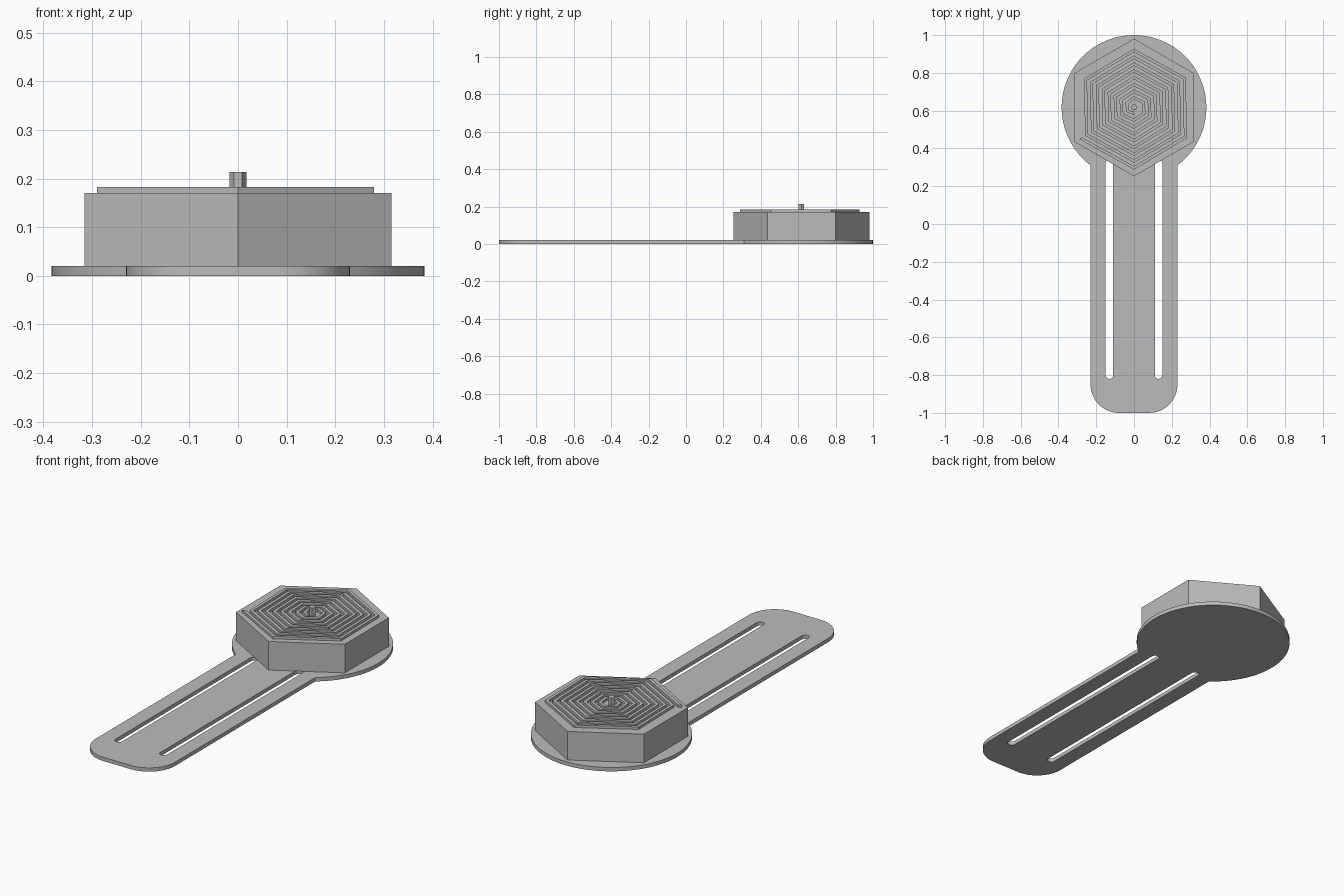
import bpy, bmesh
from math import radians, degrees, asin, cos, sin

old = bpy.data.objects.get("Cube")
if old:
    bpy.data.objects.remove(old, do_unlink=True)

GREY = bpy.data.materials.new("plain grey")
GREY.use_nodes = True
GREY.diffuse_color = (0.5, 0.5, 0.5, 1)
GREY.node_tree.nodes["Principled BSDF"].inputs["Base Color"].default_value = (0.5, 0.5, 0.5, 1)

HEAD_Y, HEAD_R = 0.617, 0.383
HALF_W, PLATE_T = 0.23, 0.02
BODY_TOP, RIDGE_TOP = 0.17, 0.183


def arc(cx, cy, r, start, end, steps):
    """Points on an arc, angles in degrees."""
    angles = [radians(start + (end - start) * i / steps) for i in range(steps + 1)]
    return [(cx + r * cos(a), cy + r * sin(a)) for a in angles]


def finish(name, bm):
    bmesh.ops.remove_doubles(bm, verts=bm.verts, dist=0.00005)
    bmesh.ops.recalc_face_normals(bm, faces=bm.faces)
    mesh = bpy.data.meshes.new(name)
    bm.to_mesh(mesh)
    bm.free()
    mesh.materials.clear()
    mesh.materials.append(GREY)
    obj = bpy.data.objects.new(name, mesh)
    bpy.context.collection.objects.link(obj)
    return obj


def flat_plate(name, loops, thickness):
    """Fill an outline with holes and give it thickness."""
    curve = bpy.data.curves.new(name + "_outline", 'CURVE')
    curve.dimensions = '2D'
    curve.fill_mode = 'BOTH'
    curve.extrude = thickness / 2
    for loop in loops:
        spline = curve.splines.new('POLY')
        spline.points.add(len(loop) - 1)
        for point, (x, y) in zip(spline.points, loop):
            point.co = (x, y, 0, 1)
        spline.use_cyclic_u = True
    helper = bpy.data.objects.new(name + "_outline", curve)
    bpy.context.collection.objects.link(helper)
    bpy.context.view_layer.update()
    mesh = bpy.data.meshes.new_from_object(
        helper.evaluated_get(bpy.context.evaluated_depsgraph_get()))
    bm = bmesh.new()
    bm.from_mesh(mesh)
    bmesh.ops.translate(bm, verts=bm.verts, vec=(0, 0, thickness / 2))
    bpy.data.objects.remove(helper, do_unlink=True)
    bpy.data.meshes.remove(mesh)
    for f in bm.faces:
        f.smooth = False
    return finish(name, bm)


def hex_prism(name, r, z0, z1, turn):
    bm = bmesh.new()
    ring = arc(0, HEAD_Y, r, turn, turn + 300, 5)
    base = bm.faces.new([bm.verts.new((x, y, z0)) for x, y in ring])
    top = bmesh.ops.extrude_face_region(bm, geom=[base])["geom"]
    bmesh.ops.translate(bm, vec=(0, 0, z1 - z0),
                        verts=[v for v in top if isinstance(v, bmesh.types.BMVert)])
    if not base.is_valid or len(bm.faces) < 8:
        bm.faces.new([v for v in bm.verts if v.co.z == z0][:6])
    return finish(name, bm)


def hex_spiral(name, r, width, drop, steps, z0, z1):
    """Six-sided spiral wall winding in to the centre."""
    bm = bmesh.new()
    rings = []
    for i in range(steps + 1):
        a = radians(210 + 60 * i)
        corners = ((r, z0), (r, z1), (r - width, z1), (r - width, z0))
        rings.append([bm.verts.new((q * cos(a), HEAD_Y + q * sin(a), z)) for q, z in corners])
        r -= drop
    for a, b in zip(rings, rings[1:]):
        for k in range(4):
            j = (k + 1) % 4
            bm.faces.new((a[k], a[j], b[j], b[k]))
    bm.faces.new(rings[0])
    bm.faces.new(rings[-1])
    return finish(name, bm)


# Base plate: round head, straight handle with rounded corners, two long slots
corner = 0.15
join = degrees(asin(HALF_W / HEAD_R))
outline = arc(0, HEAD_Y, HEAD_R, join - 90, 270 - join, 72)
outline += arc(corner - HALF_W, corner - 1, corner, 180, 270, 12)
outline += arc(HALF_W - corner, corner - 1, corner, 270, 360, 12)
slots = [arc(x, -0.80, 0.02, 180, 360, 10) + arc(x, 0.32, 0.02, 0, 180, 10)
         for x in (-0.13, 0.13)]
plate = flat_plate("base_plate", [outline] + slots, PLATE_T)
bpy.ops.object.select_all(action='DESELECT')
plate.select_set(True)
bpy.context.view_layer.objects.active = plate
bpy.ops.object.shade_smooth_by_angle(angle=radians(30))

# Hexagonal body, spiral ridge on its top and centre pin
hex_prism("hex_body", 0.364, PLATE_T, BODY_TOP, 30)
hex_spiral("spiral_ridge", 0.335, 0.018, 0.006, 49, BODY_TOP - 0.002, RIDGE_TOP)
hex_prism("centre_pin", 0.017, BODY_TOP - 0.002, 0.213, 0)
